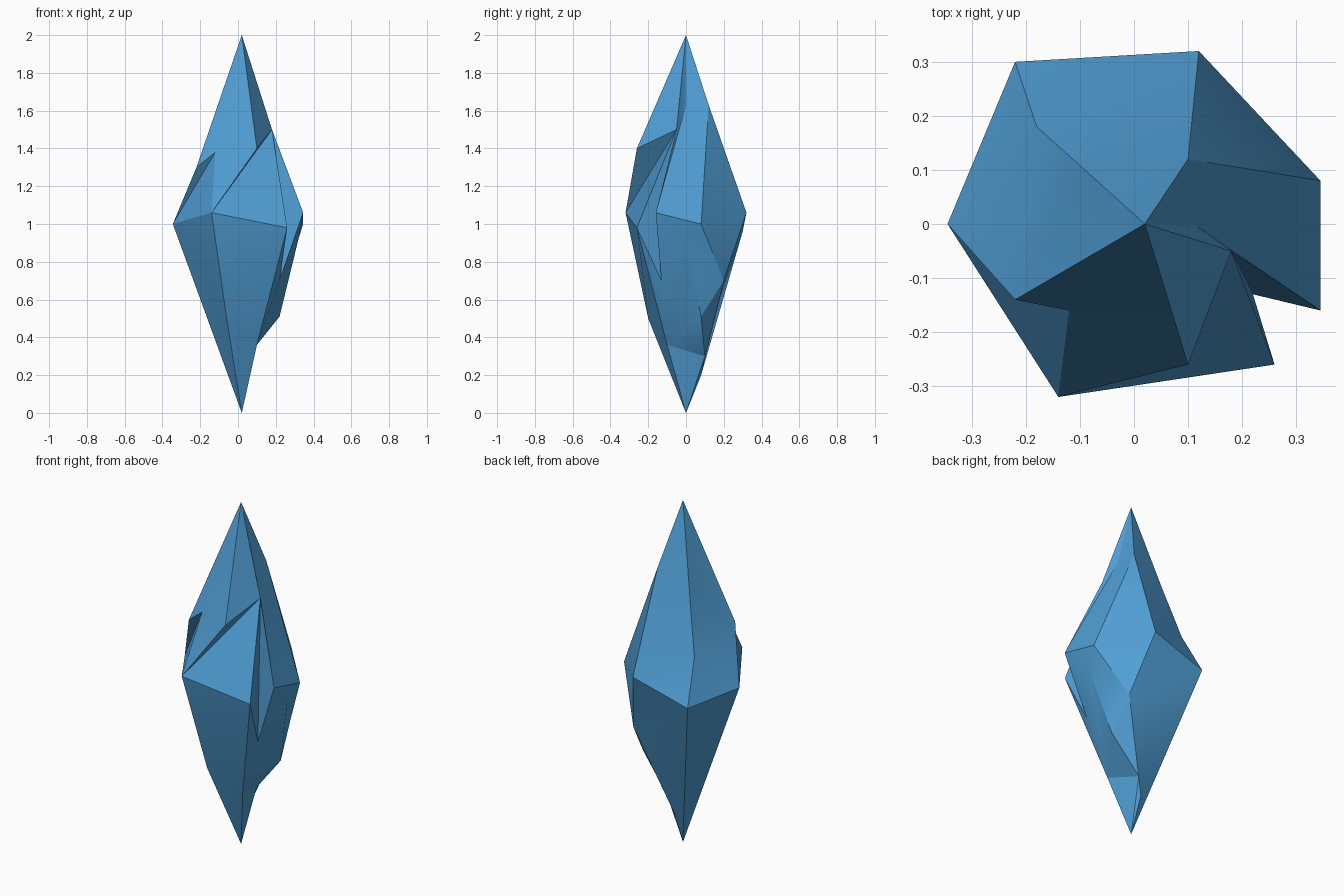
import bpy
import bmesh
import math

if "Cube" in bpy.data.objects:
    bpy.data.objects.remove(bpy.data.objects["Cube"], do_unlink=True)

# Crystal corners, level by level
corners = {
    "tip": (0.02, 0, 2), "foot": (0.02, 0, 0),
    # upper shoulder
    "up_west": (-0.22, -0.14, 1.3), "up_southwest": (-0.12, -0.16, 1.38),
    "up_south": (0.1, -0.26, 1.4), "up_southeast": (0.18, -0.05, 1.5),
    "up_east": (0.11, 0, 1.63), "up_north": (0.1, 0.12, 1.63),
    "up_northwest": (-0.1, 0.108, 1.51), "low_northwest": (-0.18, 0.18, 1.2),
    # girdle
    "west": (-0.345, 0, 1), "northwest": (-0.22, 0.3, 0.96),
    "north": (0.12, 0.32, 1.06), "northeast": (0.345, 0.08, 1),
    "east": (0.345, -0.16, 1.06), "southeast": (0.26, -0.26, 0.98),
    "south": (-0.14, -0.32, 1.06),
    # lower shoulder
    "dent": (0.32, 0, 0.92), "notch": (0.22, -0.13, 0.7),
    "down_south": (-0.06, -0.2, 0.5), "down_southeast": (0.1, -0.1, 0.36),
    "down_east": (0.22, 0.08, 0.51), "down_northeast": (0.2, 0.2, 0.7),
    "chip": (0.05, 0.1, 0.3), "low_chip": (0.02, 0.08, 0.2),
}

bm = bmesh.new()
vert = {name: bm.verts.new(co) for name, co in corners.items()}


def fan(hub, rim, closed=False):
    """Cut triangular facets from one corner out to a row of neighbours."""
    names = rim.split()
    if closed:
        names.append(names[0])
    for a, b in zip(names, names[1:]):
        bm.faces.new((vert[hub], vert[a], vert[b]))


# Upper facets
fan("tip", "up_west up_southwest up_south up_southeast up_east up_north up_northwest", True)
fan("low_northwest", "up_northwest up_west west northwest north", True)
fan("up_north", "up_northwest north northeast up_east")
fan("up_southwest", "up_west west south up_south")
fan("up_southeast", "up_south south southeast notch")
fan("east", "up_east northeast dent notch up_southeast", True)

# Lower facets
fan("down_south", "west south southeast down_southeast foot", True)
fan("dent", "northeast down_northeast down_east down_southeast notch")
fan("down_northeast", "northeast north northwest low_chip chip down_east")
fan("chip", "down_east down_southeast foot low_chip")
fan("northwest", "low_chip foot west")
fan("southeast", "notch down_southeast")

bmesh.ops.recalc_face_normals(bm, faces=bm.faces)
mesh = bpy.data.meshes.new("crystal")
bm.to_mesh(mesh)
bm.free()

# Single blue colour
blue = bpy.data.materials.new("crystal blue")
blue.use_nodes = True
colour = (0.08, 0.34, 0.66, 1)
blue.diffuse_color = colour
blue.node_tree.nodes["Principled BSDF"].inputs["Base Color"].default_value = colour
mesh.materials.append(blue)

crystal = bpy.data.objects.new("crystal", mesh)
bpy.context.collection.objects.link(crystal)

# Soft shading across shallow folds, crisp main edges
bpy.ops.object.select_all(action="DESELECT")
crystal.select_set(True)
bpy.context.view_layer.objects.active = crystal
bpy.ops.object.shade_smooth_by_angle(angle=math.radians(30))
